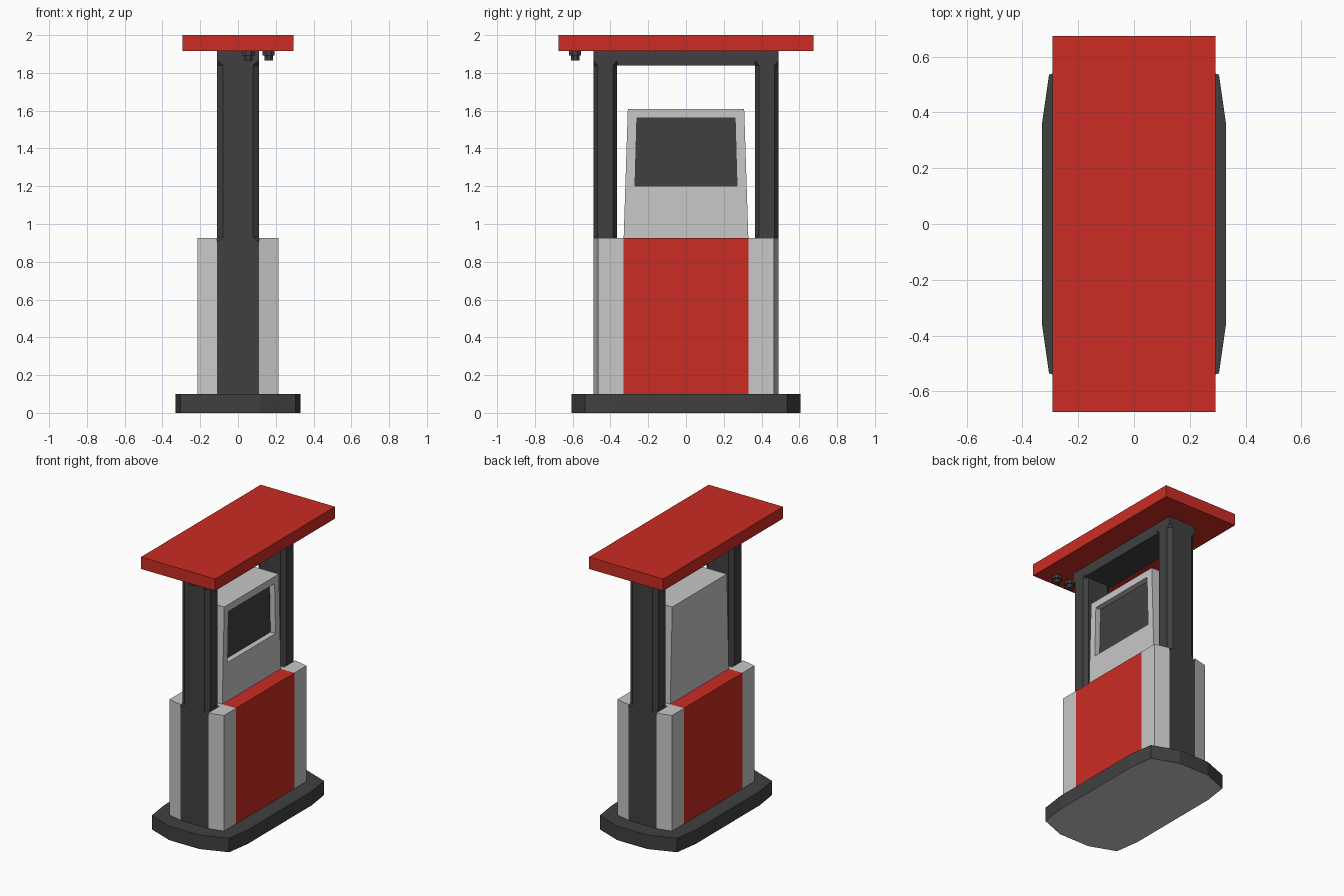
import bpy
import bmesh
import math

cube = bpy.data.objects.get("Cube")
if cube:
    bpy.data.objects.remove(cube, do_unlink=True)


def material(name, r, g, b):
    m = bpy.data.materials.new(name)
    m.use_nodes = True
    m.diffuse_color = (r, g, b, 1)
    m.node_tree.nodes["Principled BSDF"].inputs["Base Color"].default_value = (r, g, b, 1)
    return m


RED = material("signal red", 0.6, 0.025, 0.017)
WHITE = material("off white", 0.58, 0.58, 0.58)
DARK = material("charcoal", 0.051, 0.051, 0.051)


def loft(name, rings, mats, detail=None):
    """Skin a stack of equal-length (outline, height) rings and cap both ends."""
    bm = bmesh.new()
    layers = [[bm.verts.new((x, y, z)) for x, y in outline] for outline, z in rings]
    n = len(layers[0])
    for low, high in zip(layers, layers[1:]):
        for i in range(n):
            j = (i + 1) % n
            bm.faces.new((low[i], low[j], high[j], high[i]))
    bm.faces.new(layers[0][::-1])
    bm.faces.new(layers[-1])
    bmesh.ops.remove_doubles(bm, verts=bm.verts, dist=0.0001)
    bmesh.ops.recalc_face_normals(bm, faces=bm.faces)
    if detail:
        detail(bm)
    mesh = bpy.data.meshes.new(name)
    bm.to_mesh(mesh)
    bm.free()
    for m in mats:
        mesh.materials.append(m)
    obj = bpy.data.objects.new(name, mesh)
    bpy.context.collection.objects.link(obj)
    return obj


def rect(hx, hy, cy=0, cut_x=0, cut_y=0):
    """Rectangle outline with optional corner cuts."""
    pts = []
    for sx, sy in ((1, 1), (-1, 1), (-1, -1), (1, -1)):
        a = (sx * hx, cy + sy * (hy - cut_y))
        b = (sx * (hx - cut_x), cy + sy * hy)
        corner = [a, b] if sx * sy > 0 else [b, a]
        pts += corner if cut_x else corner[:1]
    return pts


def ring(radius, x, y, sides=8):
    return [(x + radius * math.cos((i + 0.5) * math.tau / sides),
             y + radius * math.sin((i + 0.5) * math.tau / sides)) for i in range(sides)]


def post_ring(cy, cut):
    """Post outline that keeps its corner count even when the cut is zero."""
    return rect(0.11, 0.0625, cy, max(cut * 0.03, 1e-6), cut * 0.022)


# Base plinth with bowed sides and a pale underside
quarter = [(0.33, 0.36), (0.305, 0.535), (0.12, 0.605)]
half = quarter + [(-x, y) for x, y in reversed(quarter)]
footprint = half + [(-x, -y) for x, y in half]


def pale_underside(bm):
    for f in bm.faces:
        if f.normal.z < -0.9:
            f.material_index = 1


loft("base_plinth", [(footprint, 0), (footprint, 0.1)], [DARK, WHITE], pale_underside)

# Lower cabinet: red centre, white ends notched around the posts
body = rect(0.215, 0.33)
loft("cabinet_center", [(body, 0.1), (body, 0.925)], [RED])
side = [(0.215, 0.33), (0.215, 0.465), (0.11, 0.49), (0.11, 0.365)]
end = side + [(-x, y) for x, y in reversed(side)]
for s, label in ((-1, "front"), (1, "back")):
    outline = [(x, s * y) for x, y in end]
    loft("cabinet_end_" + label, [(outline, 0.1), (outline, 0.925)], [WHITE])

    # Posts, chamfered between the cabinet and the beam
    cy = s * 0.4275
    loft("post_" + label,
         [(post_ring(cy, c), z) for c, z in
          ((0, 0.1), (0, 0.905), (1, 0.93), (1, 1.84), (0, 1.865), (0, 1.915))],
         [DARK])

# Top beam
beam = rect(0.11, 0.366)
loft("top_beam", [(beam, 1.84), (beam, 1.915)], [DARK])


# Upper housing with a recessed display on one side
def recess_display(bm):
    face = max(bm.faces, key=lambda f: f.calc_center_median().x)
    bmesh.ops.inset_individual(bm, faces=[face], thickness=0.05)
    for v in face.verts:
        top = v.co.z > 1.3
        v.co.z = 1.56 if top else 1.2
        v.co.y = math.copysign(0.26 if top else 0.27, v.co.y)
    screen = bmesh.ops.extrude_discrete_faces(bm, faces=[face])["faces"][0]
    for v in screen.verts:
        v.co.x -= 0.04
    screen.material_index = 1


loft("display_housing", [(rect(0.107, 0.33), 0.925), (rect(0.107, 0.308), 1.61)],
     [WHITE, DARK], recess_display)

# Canopy
roof = rect(0.293, 0.675)
loft("canopy", [(roof, 1.915), (roof, 2.0)], [RED])

# Small fittings under the canopy
for i, x in enumerate((0.055, 0.162)):
    loft(f"fitting_flange_{i + 1}",
         [(ring(0.034, x, -0.587), z) for z in (1.892, 1.915)], [DARK])
    loft(f"fitting_tip_{i + 1}",
         [(ring(0.024, x, -0.587), z) for z in (1.865, 1.892)], [DARK])
